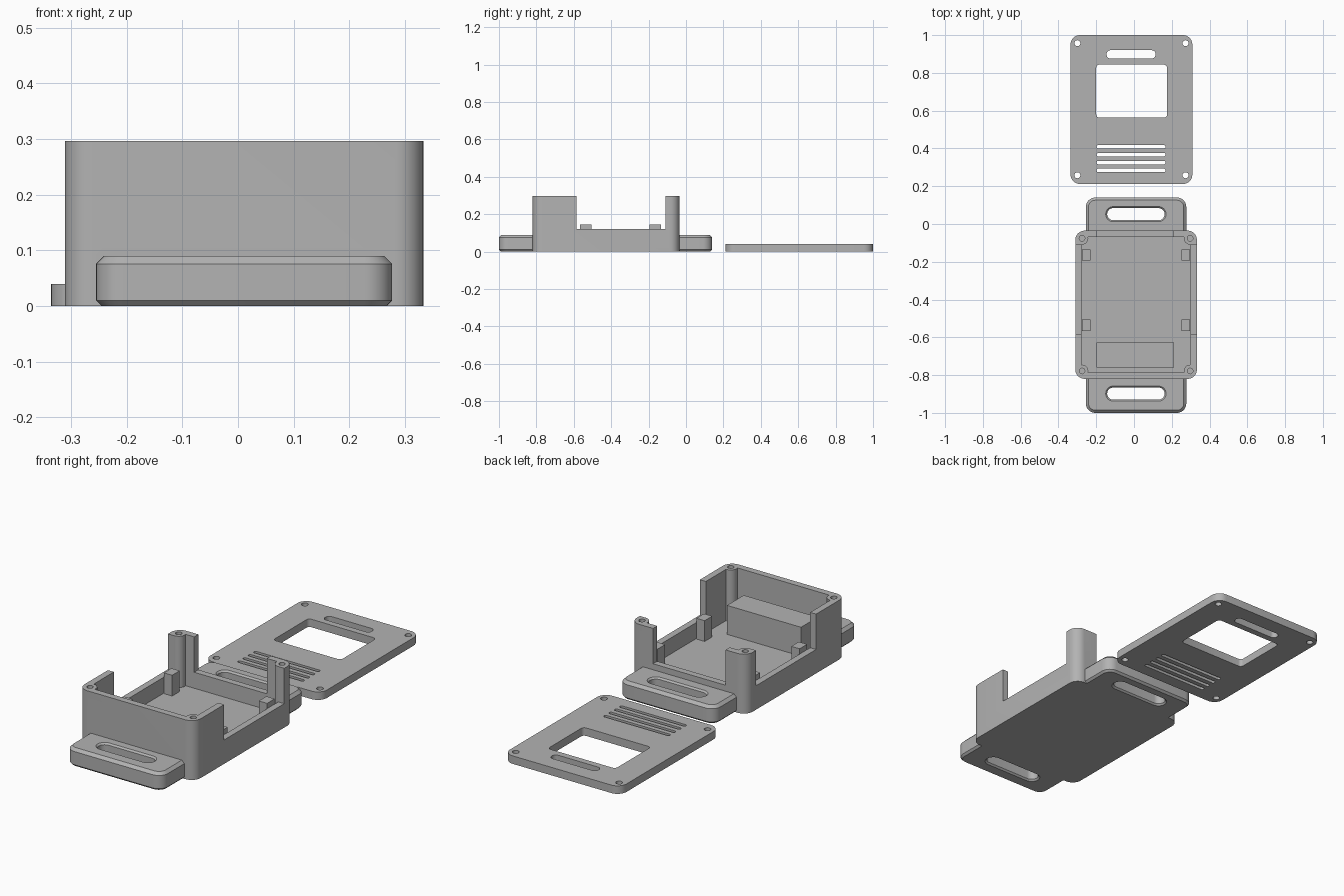
import bpy, bmesh, math

start_cube = bpy.data.objects.get("Cube")
if start_cube:
    bpy.data.objects.remove(start_cube, do_unlink=True)

grey = bpy.data.materials.new("plain grey")
grey.use_nodes = True
grey.diffuse_color = (0.45, 0.45, 0.45, 1)
grey.node_tree.nodes["Principled BSDF"].inputs["Base Color"].default_value = grey.diffuse_color


def rounded_prism(name, x0, x1, y0, y1, radius, rings, steps=8):
    """Stack of rounded rectangles; each ring is (height, inset)."""
    bm = bmesh.new()
    loops = []
    for z, inset in rings:
        r = max(radius - inset, 0.001)
        corners = [(x1 - inset - r, y1 - inset - r), (x0 + inset + r, y1 - inset - r),
                   (x0 + inset + r, y0 + inset + r), (x1 - inset - r, y0 + inset + r)]
        loop = []
        for i, (cx, cy) in enumerate(corners):
            for s in range(steps + 1):
                a = math.pi / 2 * (i + s / steps)
                loop.append(bm.verts.new((cx + r * math.cos(a), cy + r * math.sin(a), z)))
        loops.append(loop)
    n = len(loops[0])
    for low, high in zip(loops, loops[1:]):
        for i in range(n):
            j = (i + 1) % n
            bm.faces.new((low[i], low[j], high[j], high[i]))
    bm.faces.new(loops[0][::-1])
    bm.faces.new(loops[-1])
    bmesh.ops.remove_doubles(bm, verts=bm.verts, dist=1e-5)
    return add_object(name, bm)


def block(name, x0, x1, y0, y1, z0, z1):
    bm = bmesh.new()
    bmesh.ops.create_cube(bm, size=1)
    for v in bm.verts:
        v.co = ((x0, x1)[v.co.x > 0], (y0, y1)[v.co.y > 0], (z0, z1)[v.co.z > 0])
    return add_object(name, bm)


def cylinder(name, x, y, r, z0, z1, sides=24):
    bm = bmesh.new()
    bmesh.ops.create_cone(bm, cap_ends=True, segments=sides, radius1=r, radius2=r, depth=z1 - z0)
    bmesh.ops.translate(bm, verts=bm.verts, vec=(x, y, (z0 + z1) / 2))
    return add_object(name, bm)


def add_object(name, bm):
    mesh = bpy.data.meshes.new(name)
    bm.to_mesh(mesh)
    bm.free()
    mesh.materials.append(grey)
    obj = bpy.data.objects.new(name, mesh)
    bpy.context.collection.objects.link(obj)
    return obj


def combine(obj, operation, others):
    """Apply one boolean per tool object, then discard the tools."""
    for other in others:
        mod = obj.modifiers.new("cut", "BOOLEAN")
        mod.operation, mod.object, mod.solver = operation, other, "EXACT"
        graph = bpy.context.evaluated_depsgraph_get()
        result = bpy.data.meshes.new_from_object(obj.evaluated_get(graph))
        obj.modifiers.clear()
        obj.data = result
        bpy.data.objects.remove(other, do_unlink=True)


def finish(obj):
    bpy.ops.object.select_all(action="DESELECT")
    obj.select_set(True)
    bpy.context.view_layer.objects.active = obj
    bpy.ops.object.shade_smooth_by_angle(angle=math.radians(30))


FLOOR, RIM, TOP = 0.04, 0.12, 0.297
MID = 0.011          # centre line of the case
POST_X = 0.286       # screw post offset from the centre line
posts = [(MID + s * POST_X, y) for s in (-1, 1) for y in (-0.778, -0.076)]

# Case shell with the strap ears running beneath it
case = rounded_prism("case", -0.311, 0.333, -0.82, -0.035, 0.05, [(0, 0), (TOP, 0)])
ears = rounded_prism("strap_ears", -0.255, 0.277, -1, 0.14, 0.05,
                     [(0, 0.01), (0.01, 0), (0.076, 0), (0.09, 0.014)])
combine(case, "UNION", [ears])
combine(case, "DIFFERENCE", [block("cavity", -0.278, 0.3, -0.787, -0.068, FLOOR, 0.5)])

# Screw posts in the corners
combine(case, "UNION", [cylinder("post", x, y, 0.033, FLOOR - 0.01, TOP) for x, y in posts])

# Lowered sides and back, screw holes and strap slots
cuts = [block("side_opening", -0.5, 0.5, -0.585, -0.11, RIM, 0.5),
        block("back_opening", -0.195, 0.207, -0.12, 0.02, RIM, 0.5)]
cuts += [cylinder("screw_hole", x, y, 0.015, 0.1, 0.4, 16) for x, y in posts]
for y in (-0.898, 0.052):
    cuts.append(rounded_prism("strap_slot", -0.142, 0.162, y - 0.032, y + 0.032, 0.032,
                              [(-0.01, -0.018), (0.008, 0), (0.082, 0), (0.1, -0.018)]))
combine(case, "DIFFERENCE", cuts)
finish(case)

# Board supports along the side walls
for side in (-1, 1):
    for y in (-0.536, -0.164):
        x = MID + side * 0.263
        block("board_support", x - 0.023, x + 0.023, y - 0.03, y + 0.03, FLOOR - 0.005, 0.144)

# Raised block on the floor near the front
block("floor_block", -0.198, 0.212, -0.76, -0.627, FLOOR - 0.005, 0.185)

# Flat lid lying behind the case
lid = rounded_prism("lid", -0.336, 0.309, 0.212, 1, 0.05, [(0, 0), (FLOOR, 0)])
through = [(-0.1, 0), (0.1, 0)]
cuts = [rounded_prism("window", -0.2, 0.175, 0.563, 0.844, 0.017, through, 4),
        rounded_prism("lid_slot", -0.145, 0.114, 0.876, 0.92, 0.02, through)]
cuts += [rounded_prism("vent", -0.198, 0.167, y - 0.009, y + 0.009, 0.008, through, 4)
         for y in (0.284, 0.325, 0.367, 0.409)]
cuts += [cylinder("lid_hole", x, y, 0.016, -0.1, 0.1, 16)
         for x in (-0.3, 0.273) for y in (0.258, 0.957)]
combine(lid, "DIFFERENCE", cuts)
finish(lid)
